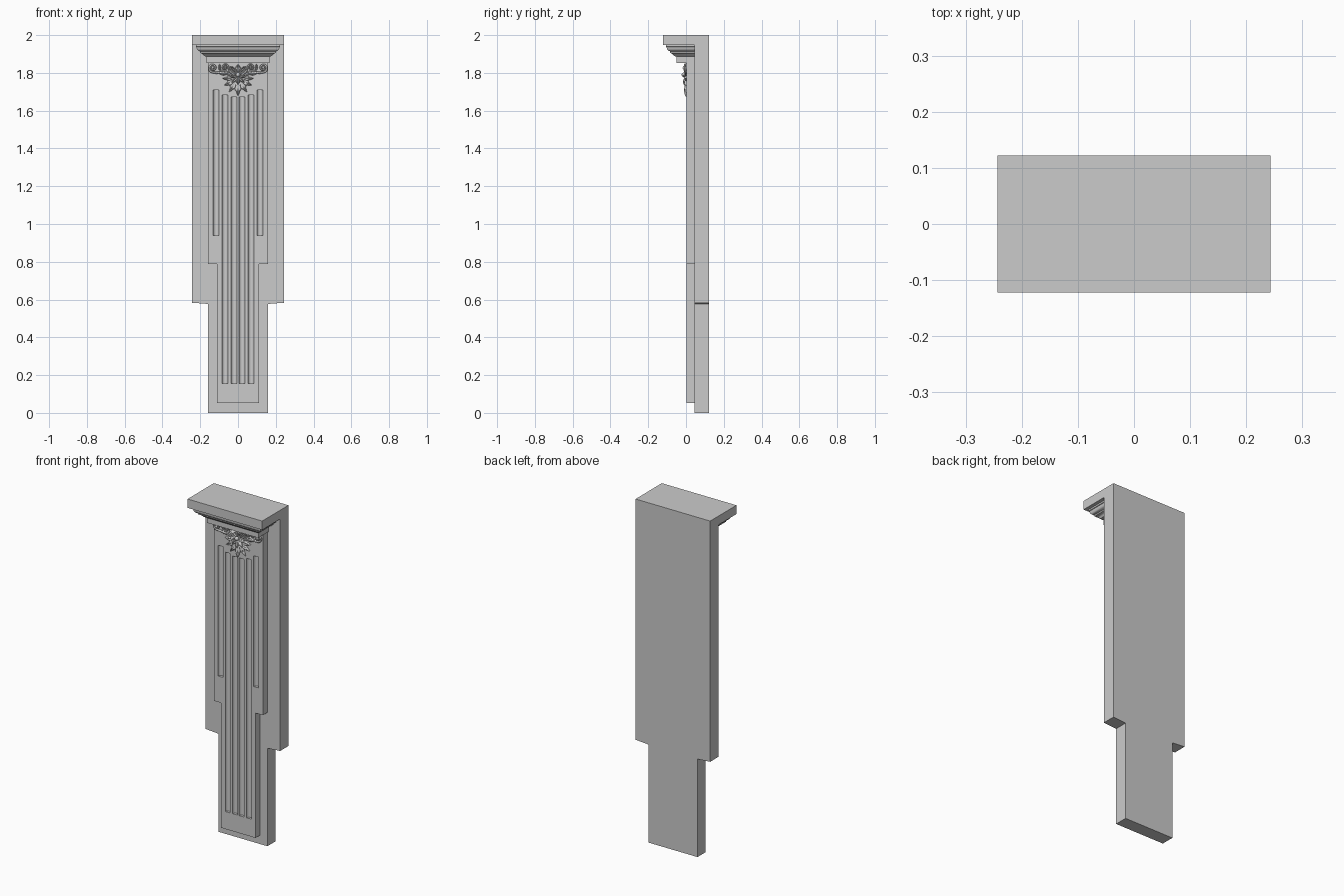
import bpy, bmesh
from math import sin, cos, pi, radians

if "Cube" in bpy.data.objects:
    bpy.data.objects.remove(bpy.data.objects["Cube"])

FACE = 0.003   # y of the pilaster face


def add_mesh(name, bm):
    me = bpy.data.meshes.new(name)
    bm.to_mesh(me)
    bm.free()
    ob = bpy.data.objects.new(name, me)
    bpy.context.collection.objects.link(ob)
    return ob


def activate(ob):
    bpy.ops.object.select_all(action='DESELECT')
    ob.select_set(True)
    bpy.context.view_layer.objects.active = ob


def finish(ob, angle=35):
    activate(ob)
    bpy.ops.object.convert(target='MESH')
    bpy.ops.object.shade_smooth_by_angle(angle=radians(angle))


def prism(half, y0, y1):
    """Extrude a symmetric xz outline (right half, bottom to top) along y."""
    pts = half + [(-x, z) for x, z in reversed(half)]
    bm = bmesh.new()
    f = bm.faces.new([bm.verts.new((x, y0, z)) for x, z in pts])
    r = bmesh.ops.extrude_face_region(bm, geom=[f])
    vs = [v for v in r['geom'] if isinstance(v, bmesh.types.BMVert)]
    bmesh.ops.translate(bm, verts=vs, vec=(0, y1 - y0, 0))
    bmesh.ops.recalc_face_normals(bm, faces=bm.faces)
    return bm


# Back panel with the overhanging top slab
bm = prism([(0.16, 0), (0.16, 0.577), (0.243, 0.583), (0.243, 2)], 0.045, 0.122)
bmesh.ops.bisect_plane(bm, geom=bm.verts[:] + bm.edges[:] + bm.faces[:],
                       plane_co=(0, 0, 1.948), plane_no=(0, 0, 1))
strip = [f for f in bm.faces if f.normal.y < -0.9 and f.calc_center_median().z > 1.948]
r = bmesh.ops.extrude_face_region(bm, geom=strip)
bmesh.ops.delete(bm, geom=strip, context='FACES_ONLY') if strip[0].is_valid else None
bmesh.ops.translate(bm, verts=[v for v in r['geom'] if isinstance(v, bmesh.types.BMVert)],
                    vec=(0, -0.167, 0))
bmesh.ops.recalc_face_normals(bm, faces=bm.faces)
bmesh.ops.dissolve_limit(bm, angle_limit=0.01, verts=bm.verts, edges=bm.edges)
add_mesh("back_panel_and_top", bm)

# Stepped pilaster with round flutes cut into its face
pilaster = add_mesh("pilaster", prism(
    [(0.112, 0.052), (0.112, 0.787), (0.16, 0.787), (0.16, 1.86)], FACE, 0.046))
bm = bmesh.new()
for x, z0, z1 in [(0.021, 0.155, 1.672), (0.069, 0.155, 1.682), (0.116, 0.94, 1.71)]:
    for s in (-1, 1):
        c = bmesh.ops.create_cone(bm, cap_ends=True, segments=20, radius1=0.016,
                                  radius2=0.016, depth=z1 - z0)
        bmesh.ops.translate(bm, verts=c['verts'], vec=(s * x, FACE, (z0 + z1) / 2))
cutter = add_mesh("flute_cutter", bm)
cutter.hide_render = True
mod = pilaster.modifiers.new("flutes", 'BOOLEAN')
mod.object, mod.operation, mod.solver = cutter, 'DIFFERENCE', 'EXACT'
finish(pilaster)
bpy.data.objects.remove(cutter)

# Cornice moulding: (outward offset, height) profile mitred round three sides
profile = [(0, 1.853), (0, 1.887), (0.013, 1.889), (0.017, 1.895), (0.024, 1.902),
           (0.034, 1.906), (0.034, 1.914), (0.041, 1.916), (0.048, 1.922),
           (0.052, 1.931), (0.052, 1.937), (0.056, 1.939), (0.056, 1.949)]
bm = bmesh.new()
rings = []
for o, z in profile:
    x, y = 0.167 + o, -0.05 - o
    rings.append([bm.verts.new(p) for p in
                  [(-x, 0.046, z), (-x, y, z), (x, y, z), (x, 0.046, z)]])
for a, b in zip(rings, rings[1:]):
    for i in range(4):
        j = (i + 1) % 4
        bm.faces.new((a[i], a[j], b[j], b[i]))
bm.faces.new(rings[0][::-1])
bm.faces.new(rings[-1])
bmesh.ops.recalc_face_normals(bm, faces=bm.faces)
finish(add_mesh("cornice_moulding", bm))


def leaf(bm, x, z, deg, length, width, height, bend=0, lobes=3):
    """Veined leaf with scalloped edges, growing along a bent midrib."""
    n, m = 18, 8
    rows, a = [], radians(deg)
    for i in range(n + 1):
        t = i / n
        w = width * (0.12 + sin(pi * t ** 0.75)) * (0.72 + 0.28 * abs(sin(lobes * pi * t)))
        w *= 1 - t ** 6
        row = []
        for j in range(m + 1):
            s = 2 * j / m - 1
            sweep = 0.35 * w * abs(s)          # lobes lean toward the tip
            px = x - sin(a) * w * s + cos(a) * sweep
            pz = z + cos(a) * w * s + sin(a) * sweep
            up = (1 - s ** 4) * (0.65 + 0.7 * abs(s)) * (0.55 + 0.45 * sin(pi * t ** 1.5))
            row.append(bm.verts.new((px, FACE + 0.002 - height * up, pz)))
        rows.append(row)
        x += cos(a) * length / n
        z += sin(a) * length / n
        a += radians(bend) / n
    for p, q in zip(rows, rows[1:]):
        for j in range(m):
            f = bm.faces.new((p[j], q[j], q[j + 1], p[j + 1]))
            f.normal_update()
            if f.normal.y > 0:
                f.normal_flip()


def mirrored(ob):
    ob.modifiers.new("mirror", 'MIRROR').use_mirror_merge = False
    finish(ob, 60)


# Hanging palmette: centre leaves
bm = bmesh.new()
leaf(bm, 0, 1.765, -90, 0.09, 0.017, 0.016)
leaf(bm, 0, 1.785, -90, 0.052, 0.011, 0.023, lobes=1)
leaf(bm, 0, 1.80, 90, 0.048, 0.013, 0.018, lobes=1)
finish(add_mesh("palmette_centre_leaves", bm), 60)

# Side leaves of the palmette and along the top
bm = bmesh.new()
for args in [
    (0.005, 1.765, -62, 0.082, 0.014, 0.013, 10),
    (0.008, 1.77, -36, 0.078, 0.014, 0.014, 15),
    (0.010, 1.775, -10, 0.075, 0.013, 0.014, 15),
    (0.004, 1.78, -55, 0.045, 0.009, 0.020, 20, 1),
    (0.006, 1.785, -15, 0.042, 0.009, 0.020, 30, 1),
    (0.010, 1.79, 25, 0.065, 0.012, 0.016, 40),
    (0.008, 1.80, 62, 0.050, 0.010, 0.017, -40, 2),
    (0.050, 1.80, 20, 0.060, 0.011, 0.013, -35),
    (0.092, 1.812, 65, 0.038, 0.008, 0.015, 40, 2),
    (0.060, 1.80, -25, 0.045, 0.009, 0.012, 60, 2),
    (0.100, 1.806, -30, 0.040, 0.007, 0.010, 70, 2),
]:
    leaf(bm, *args)
mirrored(add_mesh("palmette_side_leaves", bm))


# Scrolls: stem points followed by an inward spiral
def scroll(name, stem, cx, cz, radius, start, turns, thick):
    pts = [(x, z, thick * (0.6 + 0.4 * i / len(stem))) for i, (x, z) in enumerate(stem)]
    for i in range(41):
        u = i / 40
        r, a = radius * (1 - 0.85 * u), radians(start) + turns * 2 * pi * u
        pts.append((cx + r * cos(a), cz + r * sin(a), thick * (1 - 0.35 * u)))
    cu = bpy.data.curves.new(name, 'CURVE')
    cu.dimensions, cu.bevel_depth, cu.bevel_resolution = '3D', 1, 2
    cu.use_fill_caps = True
    sp = cu.splines.new('POLY')
    sp.points.add(len(pts) - 1)
    for k, (p, (x, z, r)) in enumerate(zip(sp.points, pts)):
        p.co = (x, FACE - 0.006 - 0.008 * k / len(pts), z, 1)
        p.radius = r
    ob = bpy.data.objects.new(name, cu)
    bpy.context.collection.objects.link(ob)
    mirrored(ob)


scroll("outer_scrolls", [(0.03, 1.782), (0.05, 1.79), (0.075, 1.796), (0.105, 1.801)],
       0.133, 1.826, 0.023, -90, 1.6, 0.0055)
scroll("inner_scrolls", [(0.018, 1.785), (0.032, 1.795), (0.045, 1.81)],
       0.068, 1.83, 0.018, 190, -1.5, 0.0045)

# Rounded buds: centre boss and scroll eyes
bm = bmesh.new()
for x, z, r in [(0, 1.79, 0.012), (0.133, 1.826, 0.007), (-0.133, 1.826, 0.007),
                (0.068, 1.83, 0.006), (-0.068, 1.83, 0.006)]:
    s = bmesh.ops.create_uvsphere(bm, u_segments=16, v_segments=10, radius=r)
    bmesh.ops.translate(bm, verts=s['verts'], vec=(x, FACE - 0.014, z))
finish(add_mesh("ornament_buds", bm), 60)
